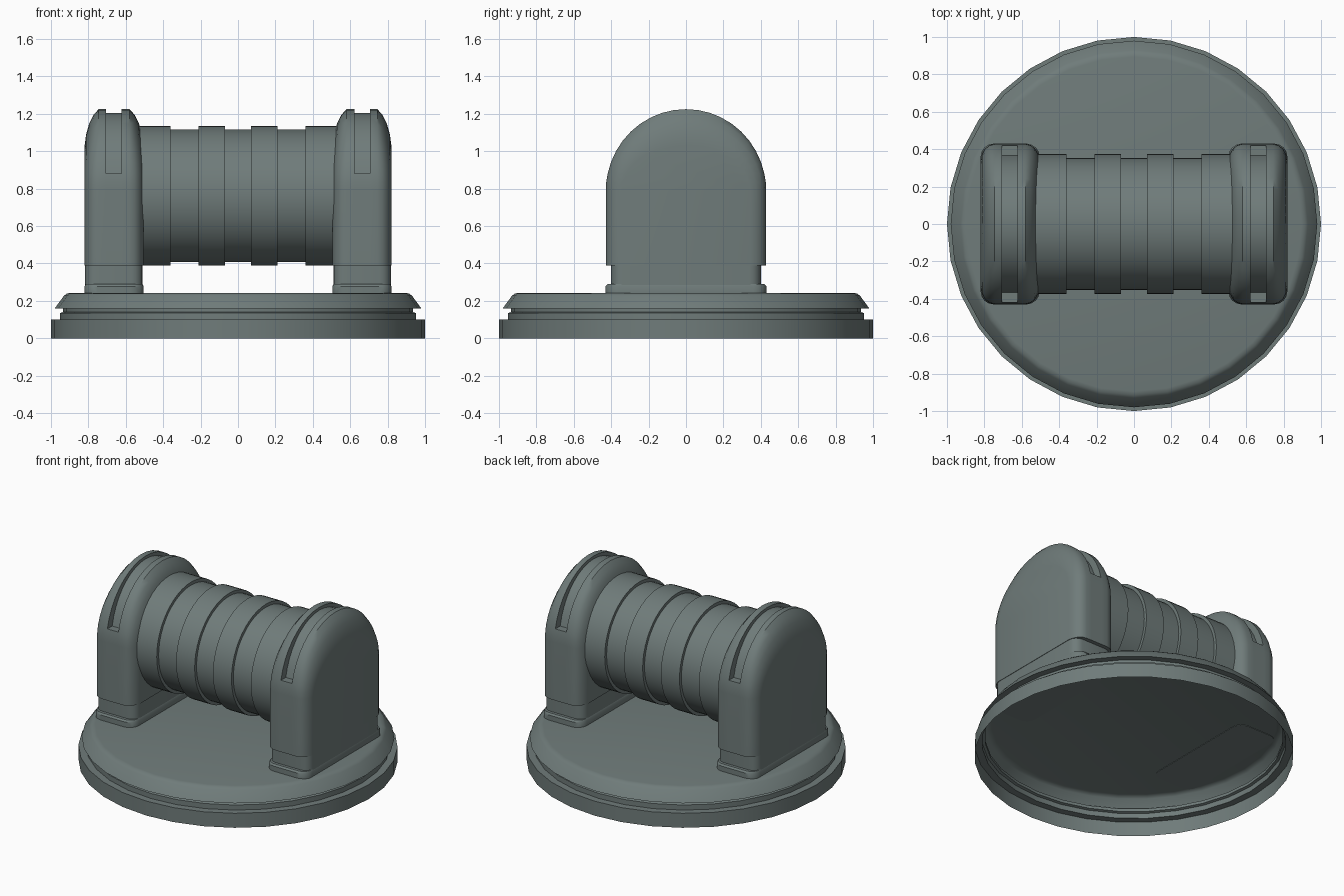
import bpy, bmesh
from math import sin, cos, asin, pi, sqrt, radians
from mathutils import Matrix

if "Cube" in bpy.data.objects:
    bpy.data.objects.remove(bpy.data.objects["Cube"])

paint = bpy.data.materials.new("grey_green")
paint.diffuse_color = (0.16, 0.2, 0.195, 1)
paint.use_nodes = True
paint.node_tree.nodes["Principled BSDF"].inputs["Base Color"].default_value = paint.diffuse_color


def finish(name, bm, mirror=False, angle=32):
    bmesh.ops.remove_doubles(bm, verts=bm.verts, dist=1e-5)
    bmesh.ops.recalc_face_normals(bm, faces=bm.faces)
    mesh = bpy.data.meshes.new(name)
    bm.to_mesh(mesh)
    bm.free()
    mesh.materials.append(paint)
    ob = bpy.data.objects.new(name, mesh)
    bpy.context.collection.objects.link(ob)
    bpy.ops.object.select_all(action='DESELECT')
    ob.select_set(True)
    bpy.context.view_layer.objects.active = ob
    bpy.ops.object.shade_smooth_by_angle(angle=radians(angle))
    if mirror:
        ob.modifiers.new("mirror", 'MIRROR')
    return ob


def loft(rings, cap_start=True):
    """Skin a list of closed rings that have equal point counts."""
    bm = bmesh.new()
    vs = [[bm.verts.new(p) for p in r] for r in rings]
    n = len(vs[0])
    for a, b in zip(vs, vs[1:]):
        for i in range(n):
            j = (i + 1) % n
            bm.faces.new((a[i], a[j], b[j], b[i]))
    if cap_start:
        bm.faces.new(vs[0])
    bm.faces.new(vs[-1])
    return bm


def circle(r, h, n=32):
    return [(r * sin(2 * pi * i / n), r * cos(2 * pi * i / n), h) for i in range(n)]


# Hollow round base, open underneath
base = [(1, 0), (1, 0.1), (0.952, 0.1), (0.952, 0.135), (0.935, 0.14), (0.935, 0.16),
        (0.98, 0.16), (0.93, 0.228), (0.915, 0.239), (0.895, 0.243)]
finish("base", loft([circle(r, z) for r, z in base], cap_start=False))

# Ribbed drum lying along x
BIG, SMALL = 0.374, 0.353
half = [(0.07, SMALL), (0.07, BIG), (0.212, BIG), (0.212, SMALL),
        (0.36, SMALL), (0.36, BIG), (0.56, BIG)]
drum = [(-x, r) for x, r in reversed(half)] + half
bm = loft([circle(r, x, 48) for x, r in drum])
bm.transform(Matrix.Translation((0, 0, 0.762)) @ Matrix.Rotation(pi / 2, 4, 'Y'))
finish("drum", bm)


# Feet and necks under the supports
def rounded_rect(x0, x1, y, rad, z, n=5):
    pts = []
    for k, (cx, cy) in enumerate([(x1 - rad, y - rad), (x0 + rad, y - rad),
                                  (x0 + rad, rad - y), (x1 - rad, rad - y)]):
        for i in range(n):
            a = pi / 2 * (k + i / (n - 1))
            pts.append((cx + rad * cos(a), cy + rad * sin(a), z))
    return pts


finish("foot", loft([rounded_rect(0.505, 0.82, 0.43, 0.07, 0.24),
                     rounded_rect(0.505, 0.82, 0.43, 0.07, 0.278),
                     rounded_rect(0.511, 0.815, 0.42, 0.06, 0.29)]), mirror=True)
finish("neck", loft([rounded_rect(0.51, 0.817, 0.40, 0.06, 0.28),
                     rounded_rect(0.51, 0.817, 0.40, 0.06, 0.40)]), mirror=True)

# Arched supports with a groove running over the top
SPRING, STOP, BOTTOM = 0.79, 0.88, 0.39


def arch(x, size, floor=None, n=18):
    """Arch outline at x; above STOP it follows the floor size if given."""
    def crown(h, top):
        rise = top - SPRING
        a0 = asin((STOP - SPRING) / rise)
        angles = [a0 + (pi - 2 * a0) * i / n for i in range(n + 1)]
        return [(h * cos(a), SPRING + rise * sin(a)) for a in angles]
    h, outer = size[0], crown(*size)
    ry = outer[0][0]
    side = [(h, BOTTOM), (h, SPRING),
            ((h + ry) / 2 + 0.003, (SPRING + STOP) / 2), (ry, STOP)]
    middle = crown(*floor) if floor else outer
    other = [(-y, z) for y, z in reversed(side)]
    return [(x, y, z) for y, z in side + middle + other]


FULL, FLOOR = (0.428, 1.225), (0.375, 1.205)
edge = [(0.345, 1.03), (0.375, 1.09), (0.405, 1.15), (0.422, 1.195), FULL]
sections = [arch(x, s) for x, s in zip((0.505, 0.513, 0.53, 0.553, 0.58), edge)]
sections += [arch(0.622, FULL), arch(0.622, FULL, FLOOR),
             arch(0.706, FULL, FLOOR), arch(0.706, FULL)]
sections += [arch(x, s) for x, s in zip((0.745, 0.772, 0.795, 0.812, 0.82), reversed(edge))]
finish("support", loft(sections), mirror=True, angle=40)
